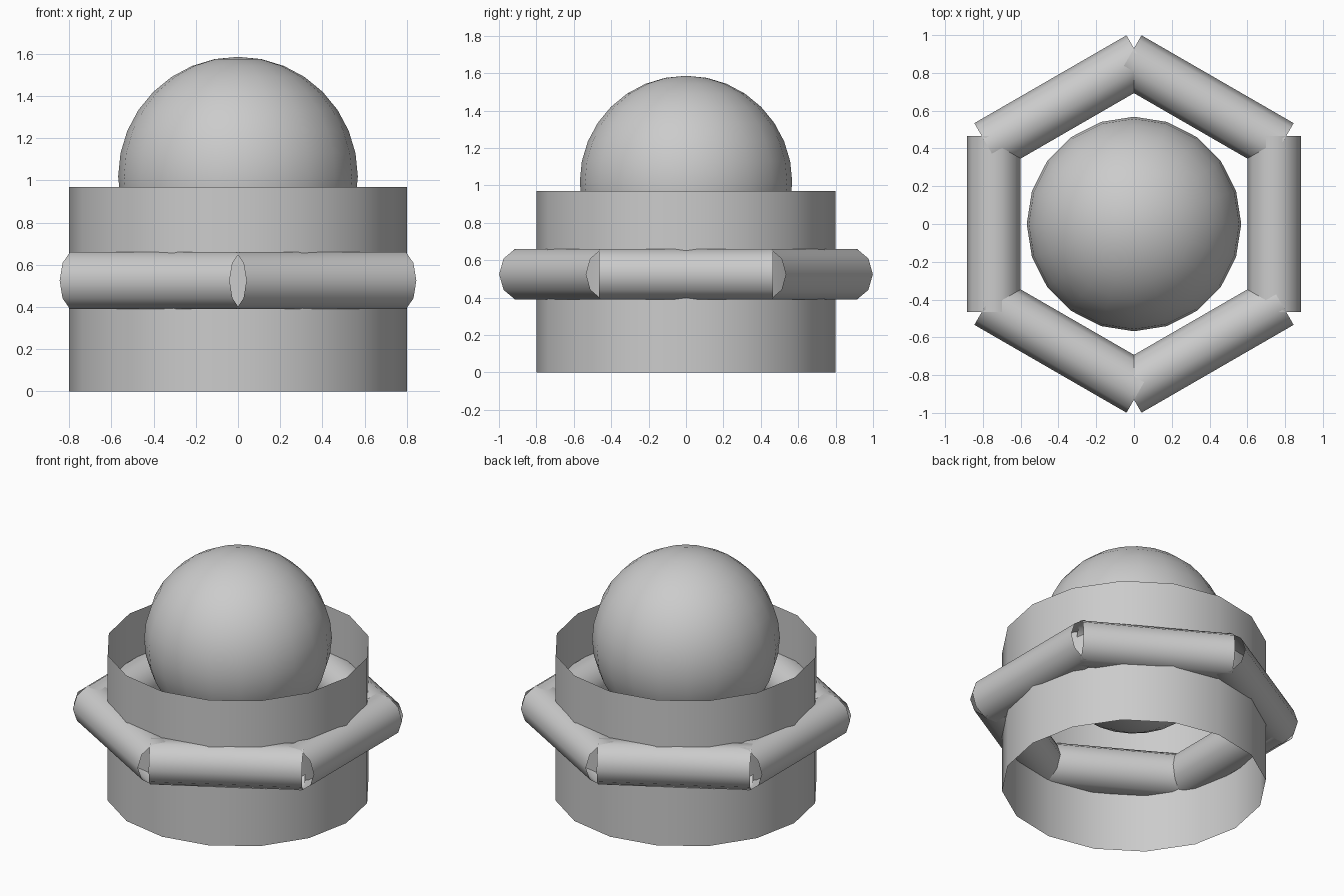
import bpy
import math

if "Cube" in bpy.data.objects:
    bpy.data.objects.remove(bpy.data.objects["Cube"])


def finish(name):
    ob = bpy.context.object
    ob.name = name
    bpy.ops.object.shade_smooth()
    return ob


# Open cylindrical wall
bpy.ops.mesh.primitive_cylinder_add(vertices=16, radius=0.8, depth=0.97,
                                    end_fill_type='NOTHING', location=(0, 0, 0.485))
finish("open_drum")

# Ball resting in the drum
bpy.ops.mesh.primitive_uv_sphere_add(segments=20, ring_count=16, radius=0.568,
                                     location=(0, 0, 1.018))
finish("dome_ball")

# Hexagonal ring of open ten-sided tubes
for i in range(6):
    a = i * math.pi / 3
    # axis lies horizontally along the tangent, with a corner facing outwards
    bpy.ops.mesh.primitive_cylinder_add(
        vertices=10, radius=0.1425, depth=0.93, end_fill_type='NOTHING',
        location=(0.7425 * math.cos(a), 0.7425 * math.sin(a), 0.525),
        rotation=(math.pi / 2, math.pi / 2 * 0, a))
    tube = finish(f"ring_tube_{i + 1}")
    # primitive starts with a corner on local y: turn it onto local x
    for v in tube.data.vertices:
        x, y = v.co.x, v.co.y
        v.co.x, v.co.y = y, -x
